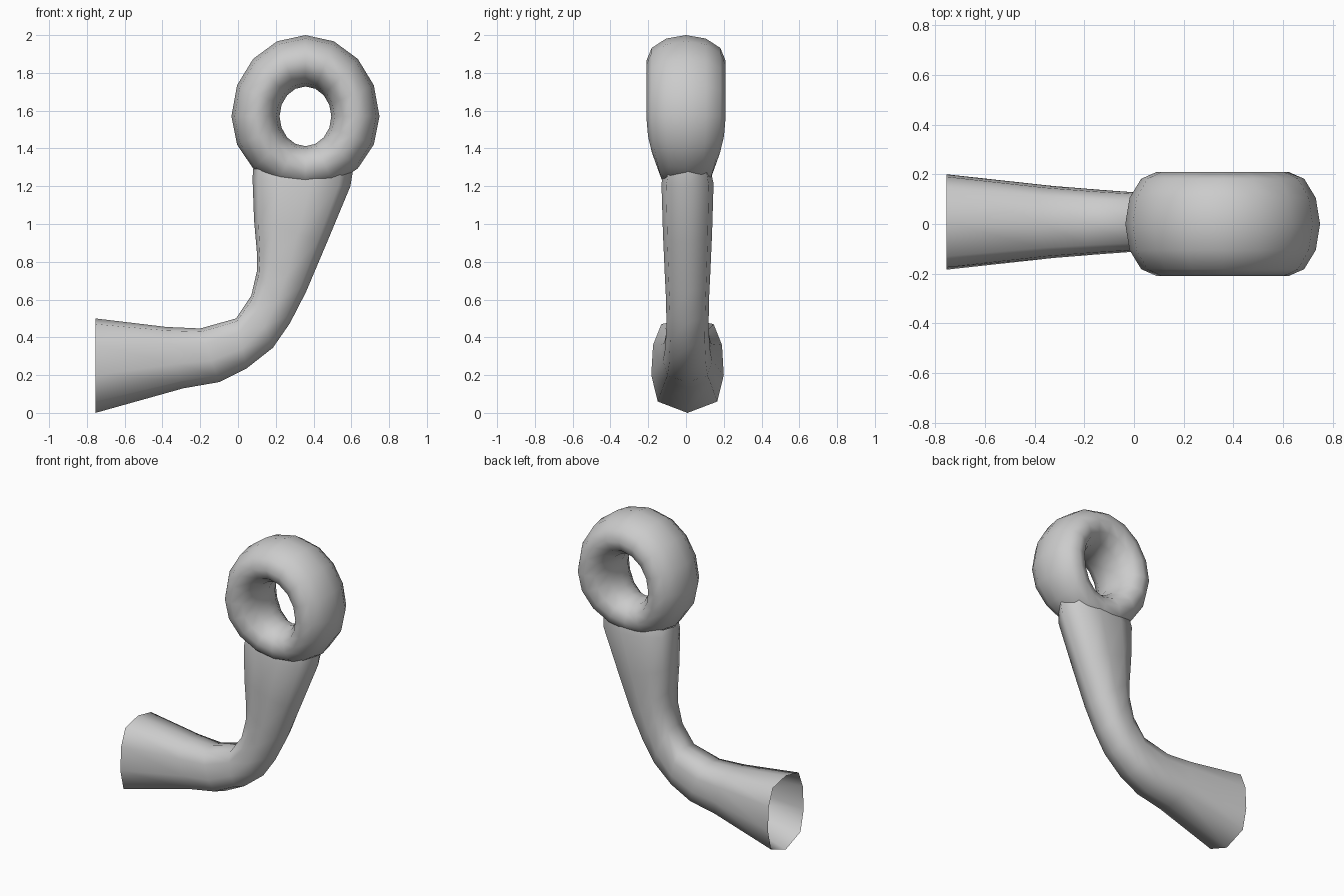
import bpy
from math import sin, cos, tau
from mathutils import Vector

if "Cube" in bpy.data.objects:
    bpy.data.objects.remove(bpy.data.objects["Cube"])


def make_object(name, rows, close_rows):
    """Skin equal-length rows of points, each row a closed loop."""
    n, m = len(rows[0]), len(rows)
    verts = [p for row in rows for p in row]
    faces = []
    for i in range(m if close_rows else m - 1):
        j = (i + 1) % m
        for k in range(n):
            l = (k + 1) % n
            faces.append((i * n + k, i * n + l, j * n + l, j * n + k))
    mesh = bpy.data.meshes.new(name)
    mesh.from_pydata(verts, [], faces)
    mesh.polygons.foreach_set("use_smooth", [True] * len(faces))
    mesh.update()
    obj = bpy.data.objects.new(name, mesh)
    bpy.context.collection.objects.link(obj)
    return obj


# Ring: slightly tall torus around y, thinner towards the bottom
rows = []
for i in range(16):
    c, s = cos(tau * i / 16), sin(tau * i / 16)
    outer = Vector((0.392 * c, 0, (0.43 if s > 0 else 0.39) * s))
    inner = Vector((0.137 * c, 0, 0.158 * s))
    depth = 0.21 - (0.06 * s * s if s < 0 else 0)
    mid, half = (outer + inner) / 2, (outer - inner) / 2
    centre = Vector((0.357, 0, 1.57)) + mid
    rows.append([centre + half * cos(tau * k / 12)
                 + Vector((0, depth * sin(tau * k / 12), 0)) for k in range(12)])
make_object("ring", rows, True)

# Arm: open flared tube; stations are (upper x, z, lower x, z, half width in y)
stations = [
    (-0.755, 0.50, -0.755, 0.00, 0.192),
    (-0.38, 0.455, -0.29, 0.13, 0.145),
    (-0.20, 0.447, -0.10, 0.163, 0.13),
    (-0.01, 0.50, 0.045, 0.235, 0.118),
    (0.07, 0.62, 0.185, 0.345, 0.112),
    (0.10, 0.75, 0.275, 0.475, 0.113),
    (0.10, 0.85, 0.36, 0.64, 0.12),
    (0.085, 1.02, 0.47, 0.90, 0.13),
    (0.077, 1.24, 0.595, 1.20, 0.138),
    (0.08, 1.29, 0.61, 1.29, 0.12),
]
side = [(0.76, 0.82), (0.2, 1.0), (-0.44, 0.95), (-0.88, 0.72)]
section = [(1, 0)] + side + [(-1, 0)] + [(a, -b) for a, b in reversed(side)]
rows = []
for ux, uz, lx, lz, w in stations:
    up, low = Vector((ux, 0.008, uz)), Vector((lx, 0.008, lz))
    mid, half = (up + low) / 2, (low - up) / 2
    rows.append([mid + half * a + Vector((0, w * b, 0)) for a, b in section])
make_object("arm", rows, False)

# Make faces point outwards
import bmesh
for obj in bpy.data.objects:
    bm = bmesh.new()
    bm.from_mesh(obj.data)
    bmesh.ops.recalc_face_normals(bm, faces=bm.faces)
    bm.to_mesh(obj.data)
    bm.free()
